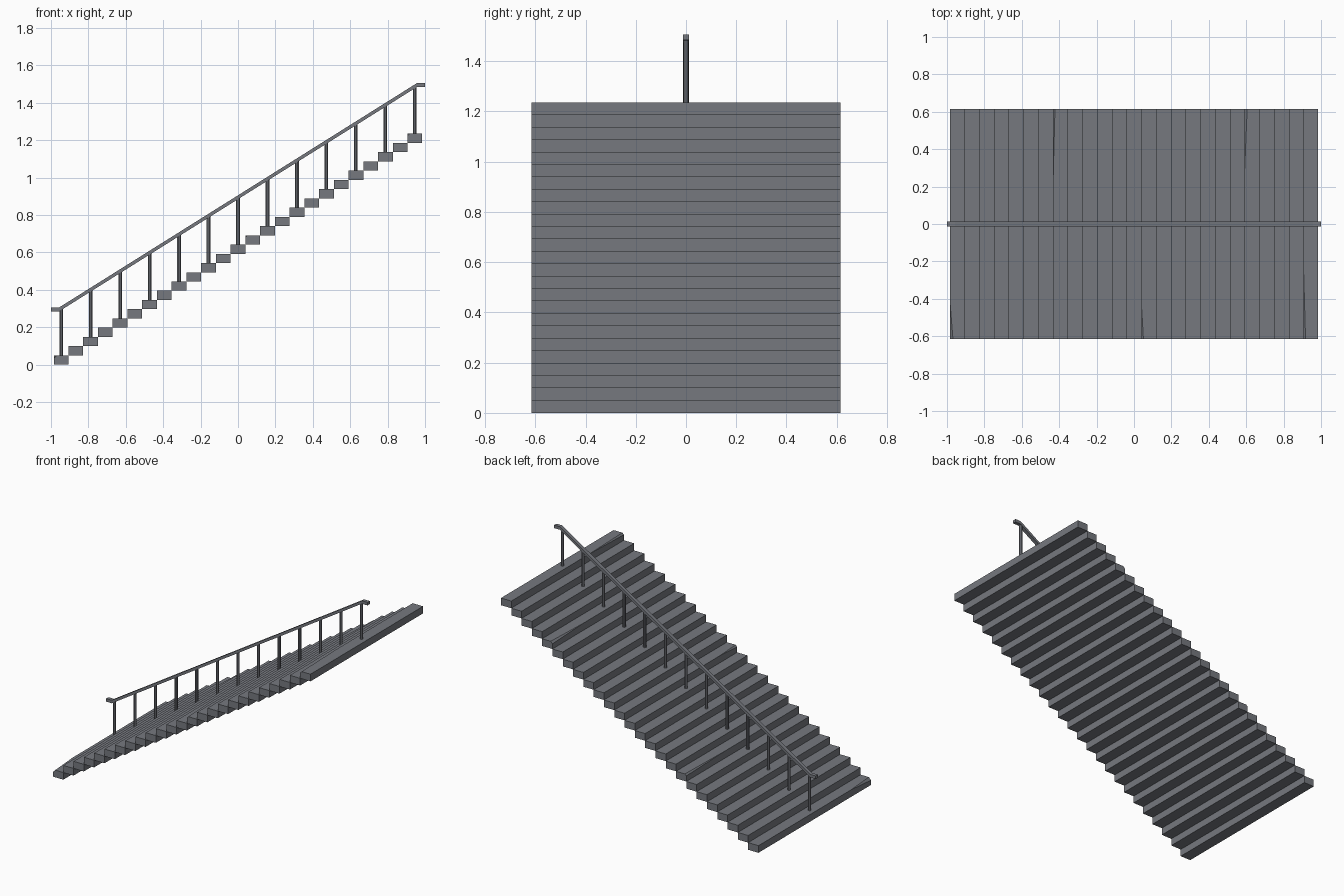
import bpy, bmesh, math
from mathutils import Vector, Matrix

if "Cube" in bpy.data.objects:
    bpy.data.objects.remove(bpy.data.objects["Cube"])

grey = bpy.data.materials.new("slate_grey")
grey.diffuse_color = (0.18, 0.19, 0.212, 1)
grey.use_nodes = True
grey.node_tree.nodes["Principled BSDF"].inputs["Base Color"].default_value = grey.diffuse_color

N, RUN, RISE, HALF = 25, 0.0788, 0.0494, 0.615
X0 = -N * RUN / 2


def finish(name, bm):
    bmesh.ops.recalc_face_normals(bm, faces=bm.faces)
    me = bpy.data.meshes.new(name)
    bm.to_mesh(me)
    bm.free()
    me.materials.append(grey)
    ob = bpy.data.objects.new(name, me)
    bpy.context.collection.objects.link(ob)
    return ob


# worn corners on some treads: step -> (y where the chip starts, end side, width)
chips = {0: (-0.40, -1, 0.017), 7: (0.20, 1, 0.011), 13: (-0.42, -1, 0.011),
         20: (0.27, 1, 0.014), 24: (-0.22, -1, 0.011)}

# treads: solid blocks touching only along their edges
for i in range(N):
    bm = bmesh.new()
    x, z = X0 + i * RUN, i * RISE
    bmesh.ops.create_cube(bm, size=1, matrix=Matrix.Translation((x + RUN / 2, 0, z + RISE / 2))
                          @ Matrix.Diagonal((RUN, 2 * HALF, RISE, 1)))
    if i in chips:
        y0, side, w = chips[i]
        a = Vector((x, y0, z + RISE))
        b = Vector((x + w, side * HALF, z + RISE))
        c = Vector((x, side * HALF, z + RISE - w))
        n = (b - a).cross(c - a).normalized()
        if n.z < 0:
            n = -n
        bmesh.ops.bisect_plane(bm, geom=bm.verts[:] + bm.edges[:] + bm.faces[:],
                               plane_co=a, plane_no=n, clear_outer=True)
        bmesh.ops.holes_fill(bm, edges=bm.edges[:], sides=0)
    finish(f"tread_{i + 1}", bm)

# handrail: square bar, level at both ends
path = [(-1.0, 0.295), (-0.957, 0.295), (0.957, 1.495), (1.0, 1.495)]
W, T = 0.0125, 0.0105
bm = bmesh.new()
rings = [[bm.verts.new((x, y, z + dz)) for y, dz in ((-W, -T), (W, -T), (W, T), (-W, T))]
         for x, z in path]
for r, s in zip(rings, rings[1:]):
    for k in range(4):
        bm.faces.new((r[k], r[(k + 1) % 4], s[(k + 1) % 4], s[k]))
bm.faces.new(rings[0])
bm.faces.new(rings[-1])
finish("handrail", bm)

# posts: one on every second tread, reaching into the rail
for i in range(0, N, 2):
    x, base = X0 + (i + 0.5) * RUN, (i + 1) * RISE
    top = 0.895 + x * 1.2 / 1.914
    bm = bmesh.new()
    bmesh.ops.create_cone(bm, cap_ends=True, segments=8, radius1=0.0105, radius2=0.0105,
                          depth=top - base,
                          matrix=Matrix.Translation((x, 0, (top + base) / 2))
                          @ Matrix.Rotation(math.pi / 8, 4, 'Z'))
    finish(f"post_{i // 2 + 1}", bm)
